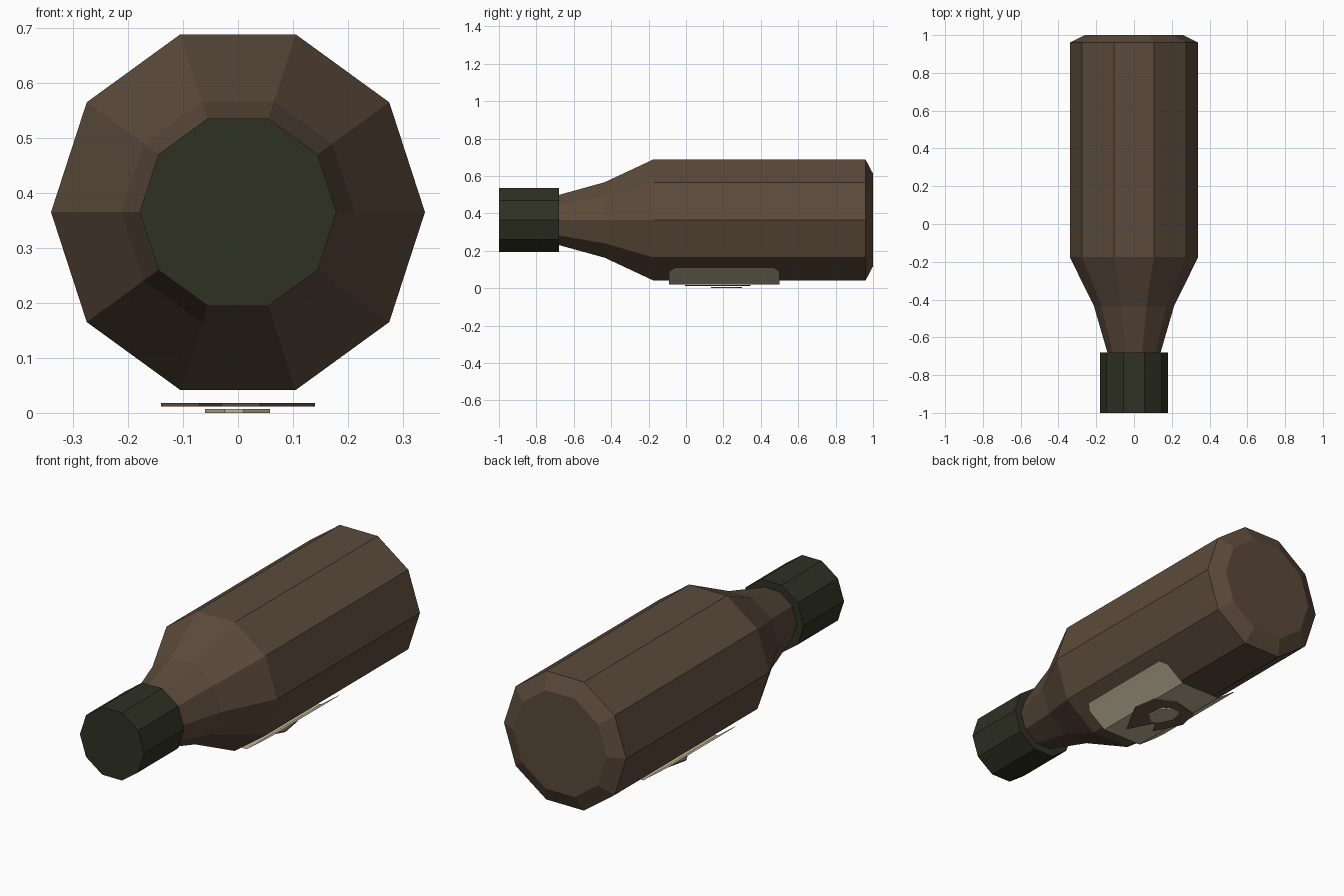
import bpy, bmesh, math

default = bpy.data.objects.get("Cube")
if default:
    bpy.data.objects.remove(default, do_unlink=True)

SIDES = 10
AXIS_Z = 0.365


def material(name, srgb):
    color = tuple(c ** 2.2 for c in srgb) + (1.0,)
    mat = bpy.data.materials.new(name)
    mat.use_nodes = True
    mat.diffuse_color = color
    bsdf = mat.node_tree.nodes["Principled BSDF"]
    bsdf.inputs["Base Color"].default_value = color
    bsdf.inputs["Roughness"].default_value = 0.8
    return mat


def finish(bm, name, mat, recalc=True):
    if recalc:
        bmesh.ops.recalc_face_normals(bm, faces=bm.faces)
    mesh = bpy.data.meshes.new(name)
    bm.to_mesh(mesh)
    bm.free()
    mesh.materials.append(mat)
    obj = bpy.data.objects.new(name, mesh)
    bpy.context.collection.objects.link(obj)
    return obj


def lathe(name, profile, mat):
    """Closed faceted solid around the y axis from (y, radius) pairs."""
    bm = bmesh.new()
    rings = []
    for y, r in profile:
        angles = [math.tau * i / SIDES for i in range(SIDES)]
        rings.append([bm.verts.new((r * math.cos(a), y, AXIS_Z + r * math.sin(a)))
                      for a in angles])
    for a, b in zip(rings, rings[1:]):
        for i in range(SIDES):
            j = (i + 1) % SIDES
            bm.faces.new((a[i], a[j], b[j], b[i]))
    bm.faces.new(rings[0])
    bm.faces.new(rings[-1])
    return finish(bm, name, mat)


def plate(name, outline, bottom, top, mat):
    """Thin flat plate from an (x, y) outline."""
    bm = bmesh.new()
    base = bm.faces.new([bm.verts.new((x, y, bottom)) for x, y in outline])
    grown = bmesh.ops.extrude_face_region(bm, geom=[base], use_keep_orig=True)
    for item in grown["geom"]:
        if isinstance(item, bmesh.types.BMVert):
            item.co.z = top
    return finish(bm, name, mat)


brown = material("brown_glass", (0.36, 0.295, 0.24))
dark = material("dark_olive_cap", (0.2, 0.205, 0.155))
cream = material("cream_paper", (0.74, 0.70, 0.59))
light_brown = material("emblem_brown", (0.44, 0.34, 0.275))

# Bottle and cap
lathe("bottle_body", [(-0.70, 0.135), (-0.435, 0.212), (-0.175, 0.34),
                      (0.96, 0.34), (1.0, 0.26)], brown)
lathe("bottle_cap", [(-1.0, 0.179), (-0.68, 0.179)], dark)

# Paper label: an open sheet wrapped under the body, with clipped corners
half = [(0.112, 0.02, 0.0), (0.208, 0.09, 0.0), (0.236, 0.11, 0.03)]
section = [(-x, z, clip) for x, z, clip in reversed(half)] + half
bm = bmesh.new()
rows = [(bm.verts.new((x, -0.09 + clip, z)), bm.verts.new((x, 0.5 - clip, z)))
        for x, z, clip in section]
for (a, b), (c, d) in zip(rows, rows[1:]):
    bm.faces.new((a, b, d, c))
finish(bm, "paper_label", cream, recalc=False)

# Emblem: brown plate with a smaller cream plate below it
plate("emblem_plate", [(0.04, -0.005), (0.14, 0.175), (0.12, 0.3), (0.02, 0.345),
                       (-0.115, 0.31), (-0.14, 0.2), (-0.07, 0.06), (-0.03, 0.13)],
      0.012, 0.018, light_brown)
plate("emblem_center", [(0.01, 0.135), (0.058, 0.18), (0.052, 0.27), (0.0, 0.3),
                        (-0.045, 0.29), (-0.06, 0.22), (-0.025, 0.15)],
      0.0, 0.007, cream)
